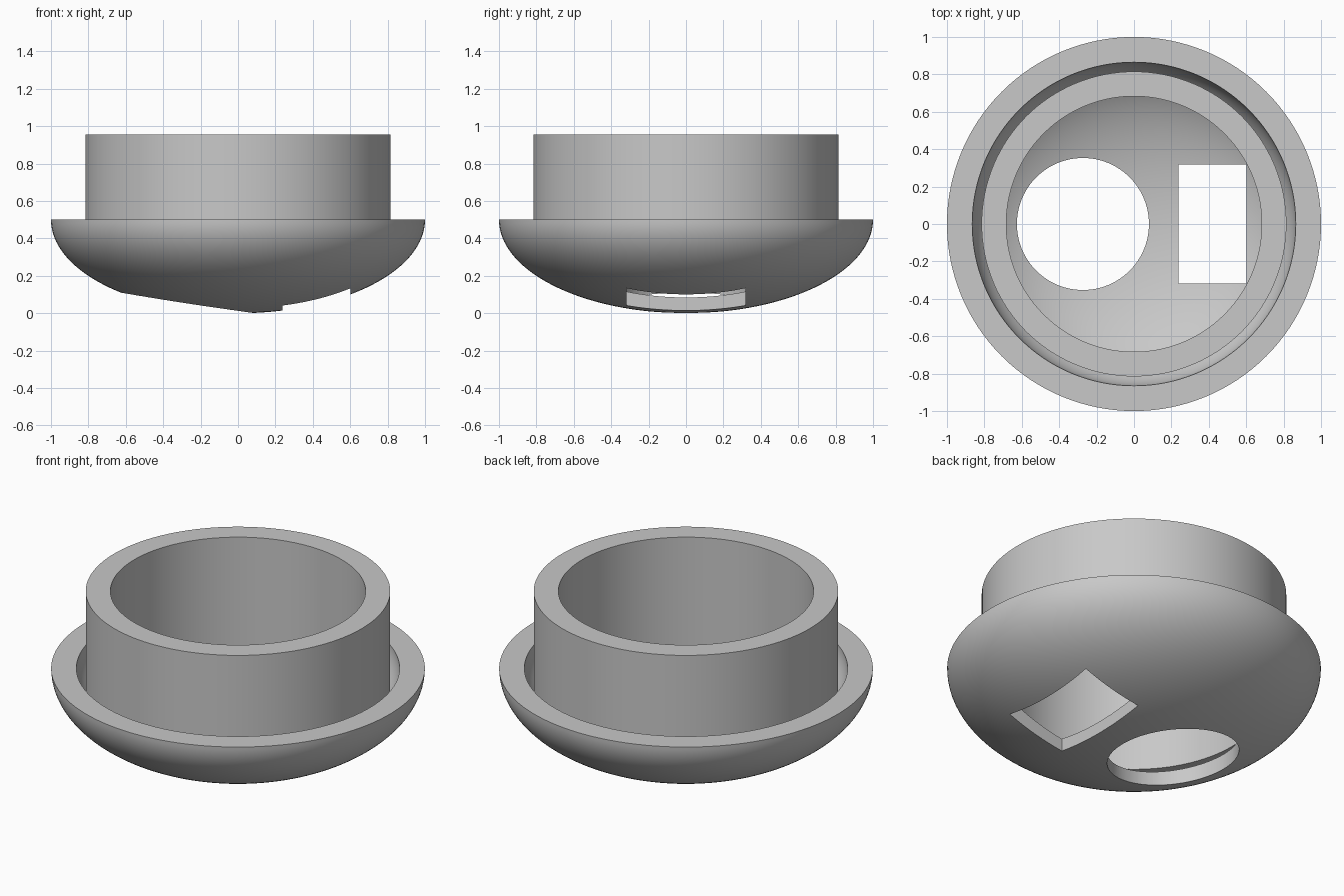
import bpy
import bmesh
from math import sin, cos, asin, acos, pi, radians
from mathutils import Matrix, Vector

cube = bpy.data.objects.get("Cube")
if cube:
    bpy.data.objects.remove(cube, do_unlink=True)

SEGMENTS = 128
RIM_Z = 0.5                        # height of the bowl rim
OUTER, INNER = 1.0, 0.865          # bowl radii; depth is half the radius
COLLAR_OUT, COLLAR_IN = 0.815, 0.683
COLLAR_TOP, COLLAR_BOTTOM = 0.955, 0.27

grey = bpy.data.materials.new("plain grey")
grey.use_nodes = True
colour = (0.58, 0.58, 0.58, 1)
grey.diffuse_color = colour
grey.node_tree.nodes["Principled BSDF"].inputs["Base Color"].default_value = colour


def bowl_arc(radius, start, end, steps):
    """Points (r, z) on a flattened bowl curve; angle 0 is its lowest point."""
    angles = [start + (end - start) * i / steps for i in range(steps + 1)]
    return [(radius * sin(a), RIM_Z - radius / 2 * cos(a)) for a in angles]


def make_object(name, bm):
    bmesh.ops.recalc_face_normals(bm, faces=bm.faces)
    mesh = bpy.data.meshes.new(name)
    bm.to_mesh(mesh)
    bm.free()
    mesh.materials.append(grey)
    obj = bpy.data.objects.new(name, mesh)
    bpy.context.collection.objects.link(obj)
    return obj


def lathe(name, profile):
    bm = bmesh.new()
    verts = [bm.verts.new((r, 0, z)) for r, z in profile]
    edges = [bm.edges.new(pair) for pair in zip(verts, verts[1:])]
    bmesh.ops.spin(bm, geom=verts + edges, cent=(0, 0, 0), axis=(0, 0, 1),
                   angle=2 * pi, steps=SEGMENTS, use_duplicate=False)
    bmesh.ops.remove_doubles(bm, verts=bm.verts, dist=1e-5)
    return make_object(name, bm)


# Hollow bowl with the collar standing inside its rim
underside = acos((RIM_Z - COLLAR_BOTTOM) / (INNER / 2))
gap_floor = asin(COLLAR_OUT / INNER)
profile = bowl_arc(OUTER, 0, pi / 2, 40)
profile += bowl_arc(INNER, pi / 2, gap_floor, 12)
profile += [(COLLAR_OUT, COLLAR_TOP), (COLLAR_IN, COLLAR_TOP), (COLLAR_IN, COLLAR_BOTTOM)]
profile += bowl_arc(INNER, underside, 0, 30)
body = lathe("bowl_with_collar", profile)

# Cutters for the round and rectangular floor openings
bm = bmesh.new()
bmesh.ops.create_cone(bm, cap_ends=True, segments=96, radius1=0.353, radius2=0.353,
                      depth=0.7, matrix=Matrix.Translation((-0.273, 0, 0.1)))
round_cutter = make_object("round_hole_cutter", bm)

bm = bmesh.new()
bmesh.ops.create_cube(bm, size=1)
bmesh.ops.scale(bm, vec=Vector((0.364, 0.634, 0.7)), verts=bm.verts)
bmesh.ops.translate(bm, vec=Vector((0.42, 0, 0.1)), verts=bm.verts)
square_cutter = make_object("rectangular_hole_cutter", bm)

bpy.ops.object.select_all(action='DESELECT')
bpy.context.view_layer.objects.active = body
body.select_set(True)
for cutter in (round_cutter, square_cutter):
    cutter.hide_render = True
    mod = body.modifiers.new("opening", 'BOOLEAN')
    mod.operation = 'DIFFERENCE'
    mod.solver = 'EXACT'
    mod.object = cutter
    bpy.ops.object.modifier_apply(modifier=mod.name)
    bpy.data.objects.remove(cutter, do_unlink=True)

bpy.ops.object.shade_smooth_by_angle(angle=radians(30))
